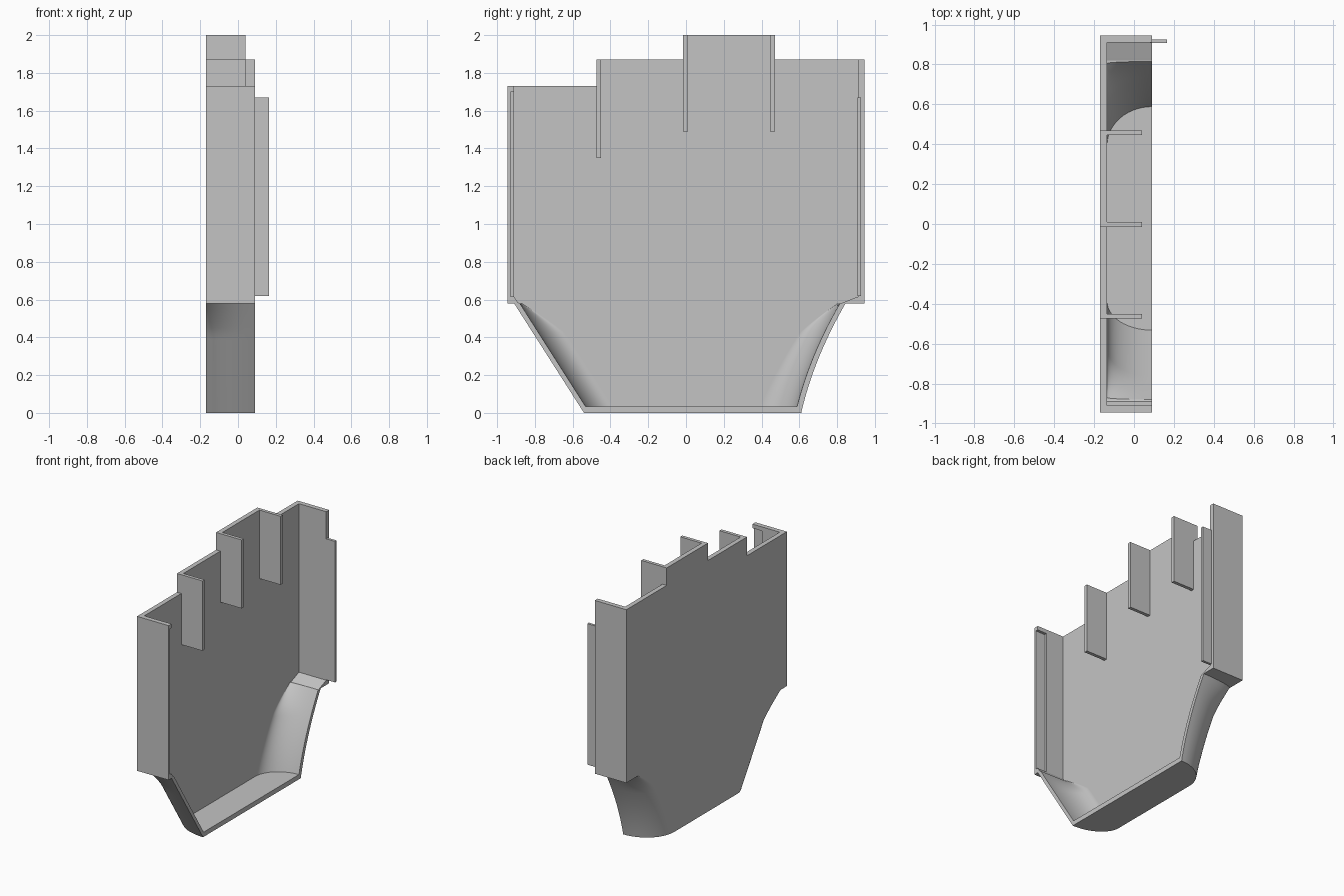
import bpy, bmesh, math

cube = bpy.data.objects.get("Cube")
if cube:
    bpy.data.objects.remove(cube, do_unlink=True)

grey = bpy.data.materials.new("matte_grey")
grey.use_nodes = True
grey.diffuse_color = (0.55, 0.55, 0.55, 1)
grey.node_tree.nodes["Principled BSDF"].inputs["Base Color"].default_value = grey.diffuse_color

BACK, FRONT, WALL = -0.17, 0.09, 0.035   # x of closed face, x of open rim, thickness
SIDE, SHOULDER = 0.945, 0.58             # half width, height where the body narrows


def finish(name, bm):
    bmesh.ops.recalc_face_normals(bm, faces=bm.faces)
    mesh = bpy.data.meshes.new(name)
    bm.to_mesh(mesh)
    bm.free()
    mesh.materials.append(grey)
    ob = bpy.data.objects.new(name, mesh)
    bpy.context.collection.objects.link(ob)
    return ob


def prism(name, outline, x0, x1):
    """Extrude a (y, z) outline along x."""
    bm = bmesh.new()
    face = bm.faces.new([bm.verts.new((x0, y, z)) for y, z in outline])
    out = bmesh.ops.extrude_face_region(bm, geom=[face])["geom"]
    moved = [v for v in out if isinstance(v, bmesh.types.BMVert)]
    bmesh.ops.translate(bm, verts=moved, vec=(x1 - x0, 0, 0))
    return finish(name, bm)


def box(name, x0, x1, y0, y1, z0, z1):
    return prism(name, [(y0, z0), (y1, z0), (y1, z1), (y0, z1)], x0, x1)


# Stepped back panel
L, M, H = 1.73, 1.87, 2.0
prism("back_panel", [(-SIDE, SHOULDER), (SIDE, SHOULDER), (SIDE, M), (0.47, M), (0.47, H),
                     (-0.015, H), (-0.015, M), (-0.475, M), (-0.475, L), (-SIDE, L)],
      BACK, BACK + WALL)

# Side walls, one grooved and one with a tongue
inner = SIDE - WALL
box("tall_side_wall", BACK, FRONT, inner, SIDE, SHOULDER, M)
box("tongue", FRONT - 0.01, 0.165, 0.907, 0.926, 0.62, 1.67)
short_wall = box("short_side_wall", BACK, FRONT, -SIDE, -inner, SHOULDER, L)
cutter = box("groove_cutter", 0.01, FRONT + 0.1, -0.93, -0.8, 0.61, 1.70)
cutter.hide_render = True
cutter.hide_set(True)
groove = short_wall.modifiers.new("groove", "BOOLEAN")
groove.operation, groove.object, groove.solver = "DIFFERENCE", cutter, "EXACT"

# Sloped ledges under the side walls
for name, s, y in (("tall_wall_ledge", 1, 0.82), ("short_wall_ledge", -1, 0.88)):
    prism(name, [(s * y, SHOULDER), (s * SIDE, SHOULDER), (s * SIDE, 0.615),
                 (s * inner, 0.615), (s * (y + 0.01), SHOULDER + 0.004)], BACK, FRONT)

# Tabs standing at each step
for name, y, z0, z1 in (("low_tab", -0.475, 1.35, M), ("middle_tab", -0.015, 1.49, H),
                        ("high_tab", 0.445, 1.49, H)):
    box(name, BACK, 0.04, y, y + 0.025, z0, z1)


# Tapered lower shell with rounded corners
def blend(z, low, mid, top):
    """Corner depth: gentle up to the knee, then closing at the shoulder."""
    knee = 0.42
    if z < knee:
        return low + (mid - low) * z / knee
    t = (z - knee) / (SHOULDER - knee)
    return mid + (top - mid) * t ** 1.2


def section(z, inset):
    """Open U-shaped section at height z, as (x, y) points."""
    back = BACK + (WALL if inset else 0)
    arcs = []
    for s in (-1, 1):
        if s > 0:
            w, r = 0.61 + 0.231 * z + 0.3 * z * z, blend(z, 0.23, 0.16, 0.04)
        else:
            w, r = 0.54 + 0.638 * z, blend(z, 0.175, 0.17, 0.04)
        w, r = w - inset, r - inset
        steps = [math.pi / 2 * i / 14 for i in range(15)]
        arcs.append([(FRONT - (FRONT - back) * math.sin(a), s * (w - r + r * math.cos(a)))
                     for a in steps])
    return arcs[0] + arcs[1][::-1]


bm = bmesh.new()
LEVELS = 18
shells = []
for inset, z0 in ((0, 0), (0.03, WALL)):
    rows = []
    for i in range(LEVELS + 1):
        z = z0 + (SHOULDER - z0) * i / LEVELS
        rows.append([bm.verts.new((x, y, z)) for x, y in section(z, inset)])
    for a, b in zip(rows, rows[1:]):
        for j in range(len(a) - 1):
            bm.faces.new((a[j], a[j + 1], b[j + 1], b[j]))
    bm.faces.new(rows[0])
    shells.append(rows)
outer, inside = shells
for end in (0, -1):                       # open rim down each side
    for i in range(LEVELS):
        bm.faces.new((outer[i][end], outer[i + 1][end], inside[i + 1][end], inside[i][end]))
bm.faces.new((outer[0][0], outer[0][-1], inside[0][-1], inside[0][0]))   # floor rim
for j in range(len(outer[0]) - 1):        # top edge
    bm.faces.new((outer[-1][j], outer[-1][j + 1], inside[-1][j + 1], inside[-1][j]))
shell = finish("lower_shell", bm)
shell.data.shade_smooth()
shell.data.set_sharp_from_angle(angle=math.radians(30))
weighted = shell.modifiers.new("weighted_normals", "WEIGHTED_NORMAL")
weighted.keep_sharp = True
